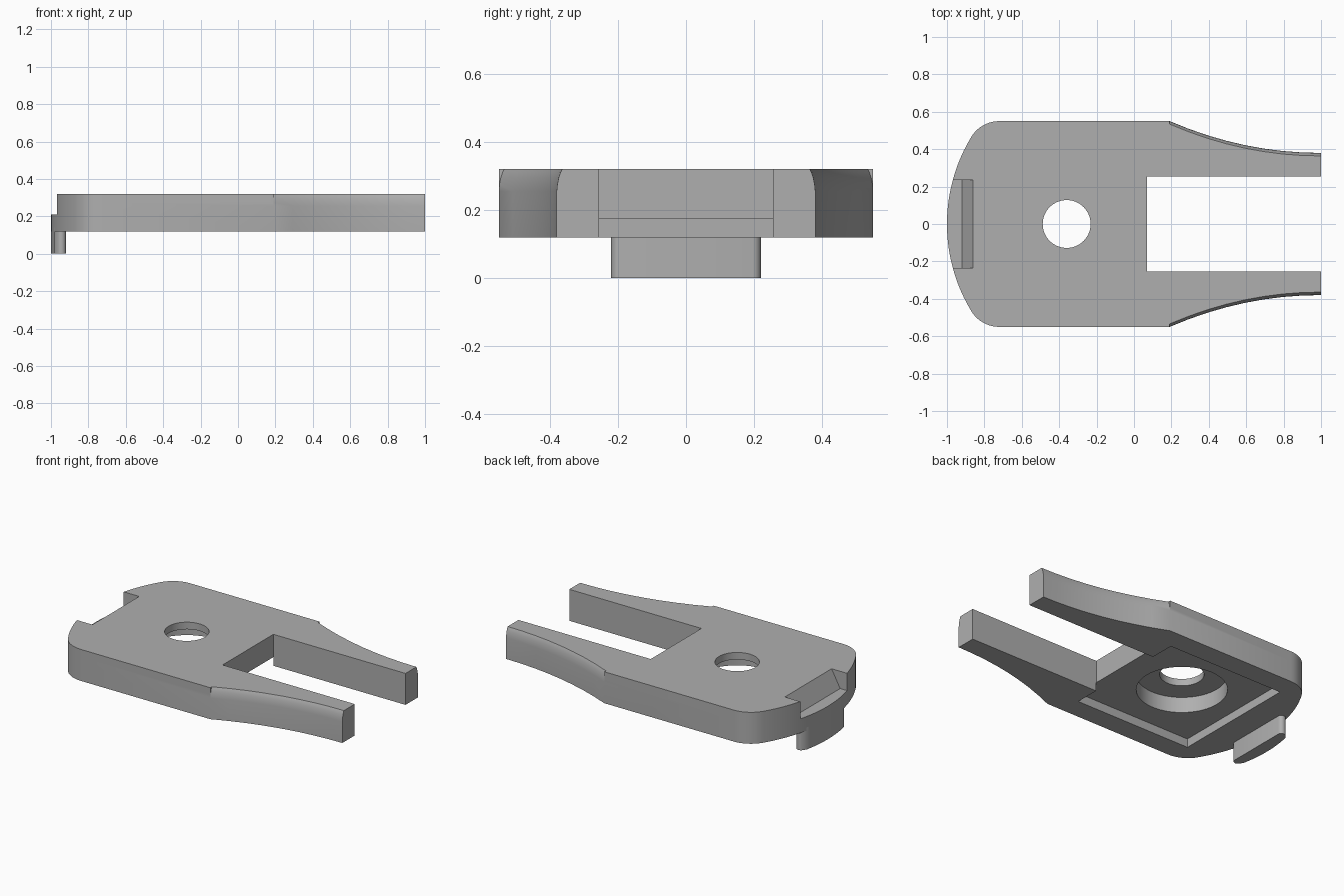
import bpy, bmesh
from math import sin, cos, pi, atan2

if "Cube" in bpy.data.objects:
    bpy.data.objects.remove(bpy.data.objects["Cube"])

BOTTOM, TOP = 0.12, 0.32
HOLE_X = -0.36

grey = bpy.data.materials.new("plain grey")
grey.use_nodes = True
grey.diffuse_color = (0.43, 0.43, 0.43, 1)
grey.node_tree.nodes["Principled BSDF"].inputs["Base Color"].default_value = grey.diffuse_color


def loft(name, rings):
    """Skin a stack of equal-length rings and cap both ends."""
    bm = bmesh.new()
    rows = [[bm.verts.new(p) for p in ring] for ring in rings]
    n = len(rows[0])
    for low, high in zip(rows, rows[1:]):
        for i in range(n):
            j = (i + 1) % n
            bm.faces.new((low[i], low[j], high[j], high[i]))
    bm.faces.new(rows[0][::-1])
    bm.faces.new(rows[-1])
    bmesh.ops.remove_doubles(bm, verts=bm.verts, dist=1e-5)
    bmesh.ops.recalc_face_normals(bm, faces=bm.faces)
    mesh = bpy.data.meshes.new(name)
    bm.to_mesh(mesh)
    bm.free()
    mesh.materials.append(grey)
    obj = bpy.data.objects.new(name, mesh)
    bpy.context.collection.objects.link(obj)
    return obj


def prism(name, outline, z0, z1):
    return loft(name, [[(x, y, z) for x, y in outline] for z in (z0, z1)])


def disc(name, radius, z0, z1, n=64):
    ring = [(HOLE_X + radius * cos(2 * pi * i / n), radius * sin(2 * pi * i / n)) for i in range(n)]
    return prism(name, ring, z0, z1)


def arc(cx, cy, r, a0, a1, n):
    return [(cx + r * cos(a0 + (a1 - a0) * i / n), cy + r * sin(a0 + (a1 - a0) * i / n))
            for i in range(n + 1)]


def activate(obj):
    bpy.ops.object.select_all(action='DESELECT')
    obj.select_set(True)
    bpy.context.view_layer.objects.active = obj


def cut(target, cutter):
    mod = target.modifiers.new("cut", 'BOOLEAN')
    mod.operation, mod.solver, mod.object = 'DIFFERENCE', 'EXACT', cutter
    activate(target)
    bpy.ops.object.modifier_apply(modifier=mod.name)
    bpy.data.objects.remove(cutter)


# Plate outline: bowed end, rounded corner, concave arm, slot
def plate_outline(inset):
    bend = pi - atan2(0.374, 0.62)
    half = arc(-0.1, 0, 0.9, pi, bend, 12)
    half += arc(-0.72, 0.374, 0.176, bend, pi / 2, 10)[1:]
    half.append((0.19, 0.55))
    for i in range(9):
        t = 1 - i / 8
        half.append((1 - 0.81 * t, 0.38 + 0.17 * t ** 2.05 - inset))
    half += [(1, 0.255), (0.07, 0.255)]
    return half + [(x, -y) for x, y in half[:0:-1]]


# The arms' upper outer edges round inwards
levels = [(BOTTOM, 0), (0.255, 0), (0.275, 0.002), (0.295, 0.006), (0.31, 0.011), (TOP, 0.016)]
plate = loft("forked_plate", [[(x, y, z) for x, y in plate_outline(d)] for z, d in levels])

# Pocket, counterbore and through hole on the underside
pocket = [(-0.75, -0.415), (0.071, -0.415), (0.071, 0.415), (-0.75, 0.415)]
cut(plate, prism("pocket_cutter", pocket, 0, 0.175))
cut(plate, disc("counterbore_cutter", 0.263, 0, 0.275))
cut(plate, disc("hole_cutter", 0.128, 0, 0.5))

# Ramped notch in the bowed end
notch = [(-1.1, 0.21), (-0.92, 0.21), (-0.816, 0.4), (-1.1, 0.4)]
cut(plate, loft("notch_cutter", [[(x, y, z) for x, z in notch] for y in (-0.235, 0.235)]))

# Hanging lip with a bowed outer face and rounded ends
spread = 0.21
lip_outline = arc(-0.1, 0, 0.9, pi + spread, pi - spread, 12)
lip_outline += arc(-0.945, 0.195, 0.025, pi * 0.75, 0, 6)
lip_outline += [(x, -y) for x, y in arc(-0.945, 0.195, 0.025, 0, pi * 0.75, 6)]
lip = prism("hanging_lip", lip_outline, 0, BOTTOM + 0.02)

for obj in (plate, lip):
    activate(obj)
    bpy.ops.object.shade_smooth_by_angle(angle=0.5)
